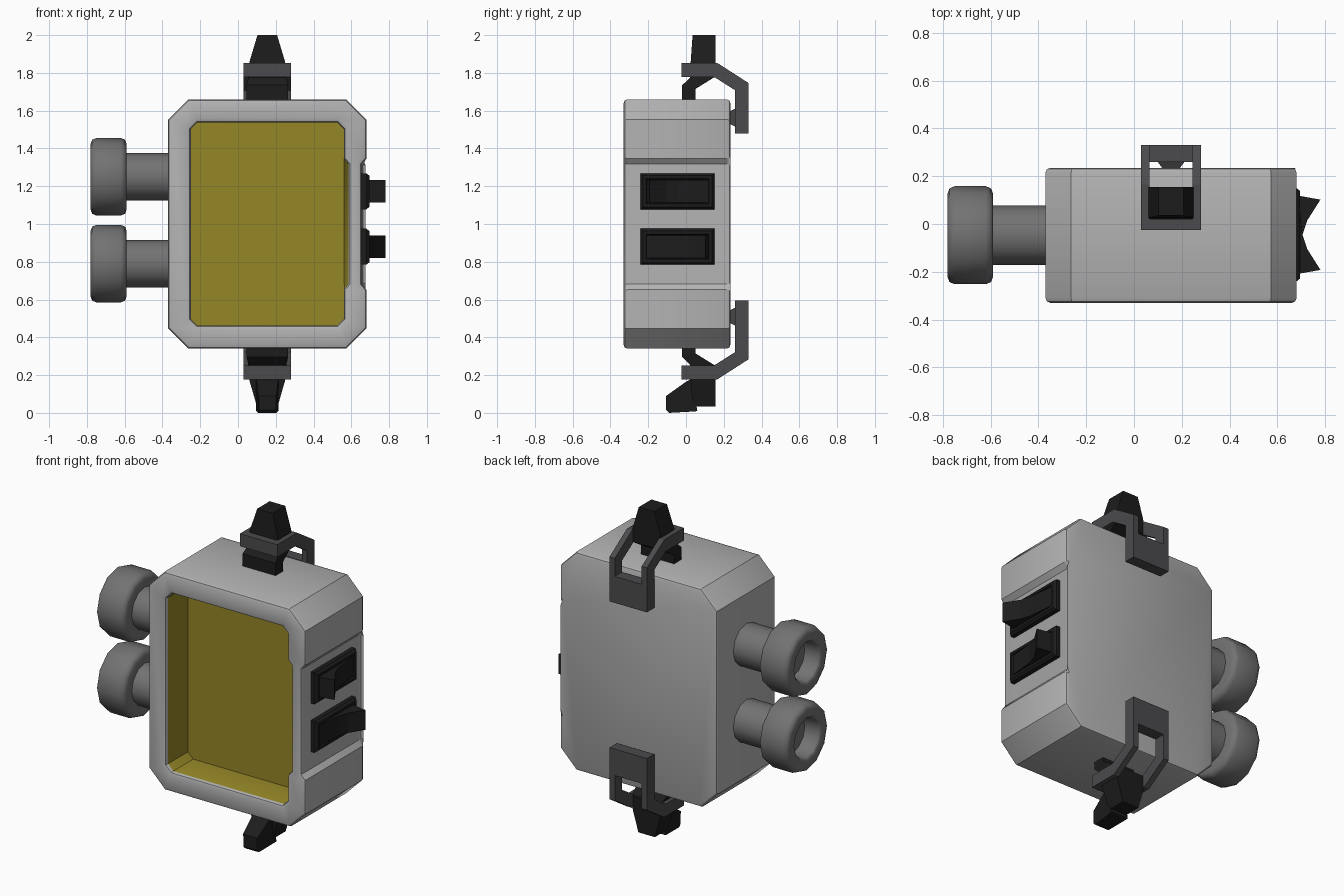
import bpy, bmesh, math
from mathutils import Vector

if "Cube" in bpy.data.objects:
    bpy.data.objects.remove(bpy.data.objects["Cube"])


def material(name, rgb):
    m = bpy.data.materials.new(name)
    m.diffuse_color = (*rgb, 1)
    m.use_nodes = True
    m.node_tree.nodes["Principled BSDF"].inputs["Base Color"].default_value = m.diffuse_color
    return m


YELLOW = material("dark_yellow", (0.30, 0.24, 0.02))
BLACK = material("black", (0.012, 0.012, 0.012))
DARK = material("dark_grey", (0.07, 0.07, 0.075))
MID = material("mid_grey", (0.17, 0.17, 0.17))
CX = 0.155  # centre line of straps and buckles


def finish(bm, name, mats=(), smooth=None):
    bmesh.ops.recalc_face_normals(bm, faces=bm.faces[:])
    me = bpy.data.meshes.new(name)
    bm.to_mesh(me)
    bm.free()
    for m in mats:
        me.materials.append(m)
    ob = bpy.data.objects.new(name, me)
    bpy.context.collection.objects.link(ob)
    if smooth:
        me.shade_smooth()
        me.set_sharp_from_angle(angle=math.radians(smooth))
    return ob


def loft(bm, rings, cap_start=True, cap_end=True):
    """Bridge rings of equal point count; returns the vertex rings."""
    vs = [[bm.verts.new(p) for p in r] for r in rings]
    n = len(vs[0])
    for a, b in zip(vs, vs[1:]):
        for i in range(n):
            j = (i + 1) % n
            bm.faces.new((a[i], a[j], b[j], b[i]))
    if cap_start:
        bm.faces.new(vs[0][::-1])
    if cap_end:
        bm.faces.new(vs[-1])
    return vs


def box(bm, x0, x1, y0, y1, z0, z1):
    loft(bm, [[(x0, y0, z), (x1, y0, z), (x1, y1, z), (x0, y1, z)] for z in (z0, z1)])


# Body: notched octagon with a pocket in the front
def outline(x0, x1, z0, z1, c, notch_x, za, zb):
    return [(x0 + c, z0), (x1 - c, z0), (x1, z0 + c), (x1, za), (notch_x, za + 0.03),
            (notch_x, zb - 0.03), (x1, zb), (x1, z1 - c), (x1 - c, z1), (x0 + c, z1),
            (x0, z1 - c), (x0, z0 + c)]


outer = outline(-0.37, 0.68, 0.34, 1.66, 0.107, 0.655, 0.652, 1.347)
lip = outline(-0.25, 0.56, 0.462, 1.538, 0.035, 0.587, 0.652, 1.347)
floor = outline(-0.25, 0.56, 0.462, 1.538, 0.035, 0.56, 0.652, 1.347)
bm = bmesh.new()
vs = loft(bm, [[(x, y, z) for x, z in o] for o, y in
               ((outer, 0.235), (outer, -0.33), (lip, -0.33), (floor, -0.12))])
pocket = set(vs[2] + vs[3])
for f in bm.faces:
    f.material_index = int(all(v in pocket for v in f.verts))
rims = [bm.edges.get((r[i], r[i - 1])) for r in vs[:3] for i in range(len(r))]
bmesh.ops.bevel(bm, geom=rims, offset=0.02, segments=2, profile=0.5, affect='EDGES',
                clamp_overlap=True)
grey = material("grey", (0.45, 0.45, 0.45))
finish(bm, "body", (grey, YELLOW), 35)

# Two turned knobs on the left side
PROFILE = [(-0.36, 0.125), (-0.59, 0.125), (-0.59, 0.175), (-0.598, 0.196), (-0.62, 0.205),
           (-0.75, 0.205), (-0.772, 0.196), (-0.78, 0.175), (-0.78, 0.13), (-0.77, 0.12),
           (-0.68, 0.115)]
for name, z in (("upper_knob", 1.25), ("lower_knob", 0.79)):
    bm = bmesh.new()
    ang = [i * math.tau / 12 for i in range(12)]
    loft(bm, [[(x, -0.047 + r * math.cos(a), z + r * math.sin(a)) for a in ang]
              for x, r in PROFILE])
    finish(bm, name, (MID,), 50)

# Two rocker switches on the right side, tipped opposite ways
for name, z, s in (("upper_switch", 1.173, 1), ("lower_switch", 0.88, -1)):
    bm = bmesh.new()
    yc = -0.045
    frame = [(0.645, 0.195, 0.095), (0.68, 0.195, 0.095), (0.695, 0.183, 0.083),
             (0.695, 0.168, 0.068), (0.68, 0.163, 0.063)]
    loft(bm, [[(x, yc - h, z - w), (x, yc + h, z - w), (x, yc + h, z + w), (x, yc - h, z + w)]
              for x, h, w in frame])
    rocker = [(-0.163, 0.66), (-0.163, 0.69), (-0.147, 0.78), (-0.06, 0.725), (0.0, 0.705),
              (0.163, 0.688), (0.163, 0.66)]
    loft(bm, [[(x, yc + s * y, zz) for y, x in rocker] for zz in (z - 0.06, z + 0.06)])
    finish(bm, name, (BLACK,))


# Buckles: two bent arms, a front bar, a back plate and a small mount
def buckle(name, z0, s, end):
    bm = bmesh.new()
    side = [(-0.025, 0), (0.165, 0), (0.33, 0.106), (0.33, end), (0.26, end), (0.26, 0.145),
            (0.15, 0.075), (-0.025, 0.075)]
    for x in (0.03, 0.245):
        loft(bm, [[(xx, y, z0 + s * d) for y, d in side] for xx in (x, x + 0.035)])
    box(bm, 0.06, 0.25, -0.025, 0.02, *sorted((z0, z0 + s * 0.075)))
    box(bm, 0.06, 0.25, 0.26, 0.33, *sorted((z0 + s * (end - 0.16), z0 + s * end)))
    zm = z0 + s * (end - 0.085)
    loft(bm, [[(CX - h, y, zm - w), (CX + h, y, zm - w), (CX + h, y, zm + w), (CX - h, y, zm + w)]
              for y, h, w in ((0.225, 0.03, 0.03), (0.265, 0.06, 0.05))])
    finish(bm, name, (DARK,))


buckle("top_buckle", 1.853, -1, 0.375)
buckle("bottom_buckle", 0.177, 1, 0.418)


# Straps: sections of (front y, front z, back y, back z, half width)
def strap(bm, sections):
    loft(bm, [[(CX - w, ya, za), (CX + w, ya, za), (CX + w, yb, zb), (CX - w, yb, zb)]
              for ya, za, yb, zb, w in sections])


def flip(sections):
    return [(a, 2.03 - b, c, 2.03 - d, w) for a, b, c, d, w in sections]


BASE = [(-0.02, 1.63, 0.05, 1.63, 0.11), (-0.02, 1.735, 0.05, 1.715, 0.11),
        (0.022, 1.775, 0.155, 1.78, 0.1), (0.025, 1.86, 0.155, 1.86, 0.094)]
bm = bmesh.new()
strap(bm, BASE + [(0.035, 2.0, 0.155, 2.0, 0.052)])
finish(bm, "top_strap", (BLACK,))
bm = bmesh.new()
strap(bm, flip(BASE) + [(0.035, 0.035, 0.155, 0.035, 0.055)])
strap(bm, [(0.03, 0.18, 0.06, 0.012, 0.06), (0.0, 0.165, 0.05, 0.008, 0.056),
           (-0.105, 0.09, -0.09, 0.0, 0.048), (-0.105, 0.085, -0.105, 0.015, 0.045)])
finish(bm, "bottom_strap", (BLACK,))
